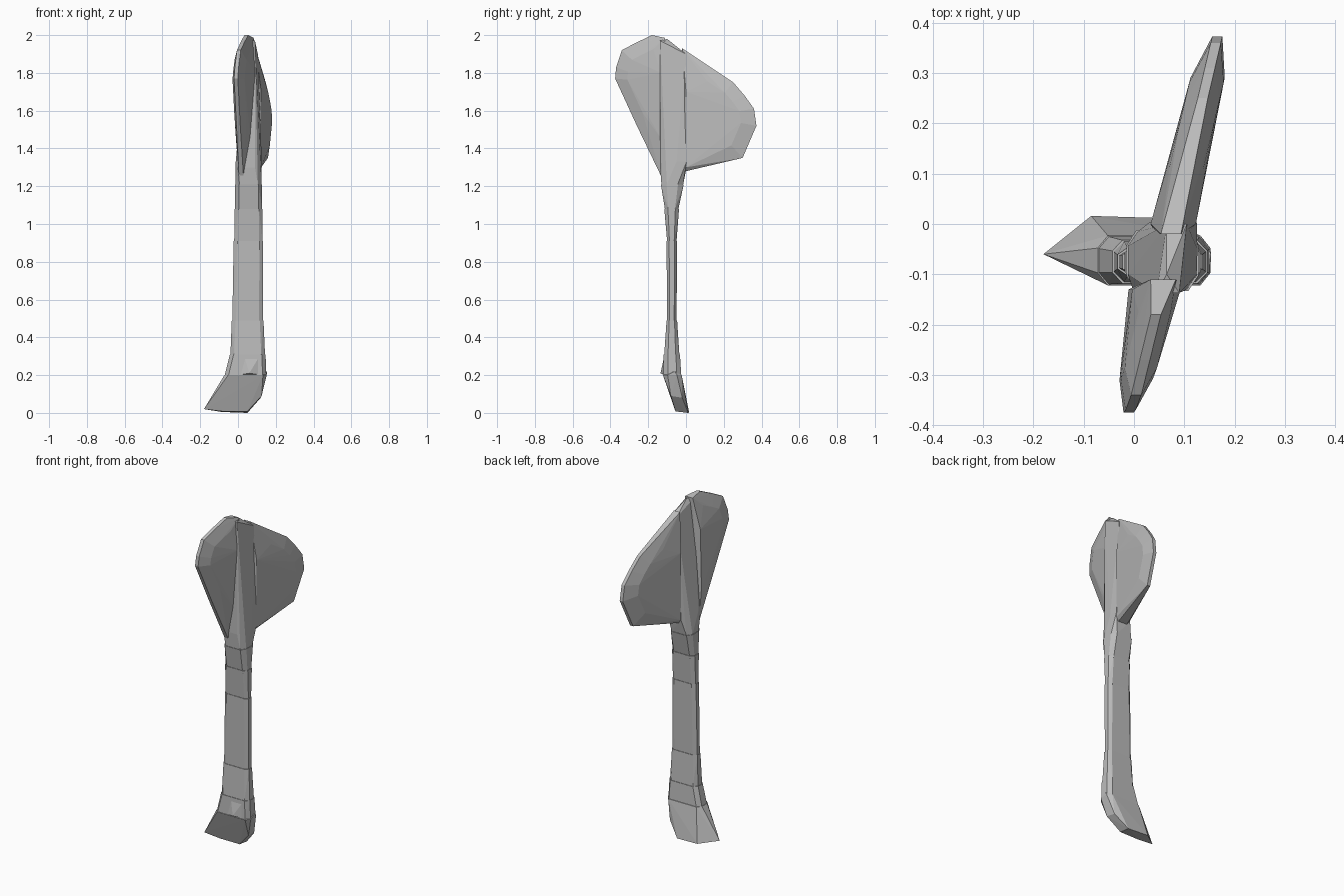
import bpy
import bmesh

cube = bpy.data.objects.get("Cube")
if cube:
    bpy.data.objects.remove(cube, do_unlink=True)

grey = bpy.data.materials.new("stone grey")
grey.use_nodes = True
colour = (0.5, 0.5, 0.5, 1)
grey.diffuse_color = colour
grey.node_tree.nodes["Principled BSDF"].inputs["Base Color"].default_value = colour


def hull(name, points):
    """Faceted solid wrapped around a few points."""
    bm = bmesh.new()
    for p in points:
        bm.verts.new(p)
    result = bmesh.ops.convex_hull(bm, input=bm.verts)
    loose = set(result["geom_interior"]) | set(result["geom_unused"])
    verts = [v for v in loose if isinstance(v, bmesh.types.BMVert)]
    bmesh.ops.delete(bm, geom=verts, context='VERTS')
    bmesh.ops.recalc_face_normals(bm, faces=bm.faces)
    mesh = bpy.data.meshes.new(name)
    bm.to_mesh(mesh)
    bm.free()
    mesh.materials.append(grey)
    obj = bpy.data.objects.new(name, mesh)
    bpy.context.collection.objects.link(obj)
    return obj


def section(z, x0, x1, y0, y1, flare=0.0):
    """Chamfered rectangle across the shaft."""
    x0, x1, y0, y1 = x0 - flare, x1 + flare, y0 - flare, y1 + flare
    cx, cy = 0.02, (y1 - y0) * 0.25
    pts = []
    for x, dx in ((x0, cx), (x1, -cx)):
        for y, dy in ((y0, cy), (y1, -cy)):
            pts += [(x + dx, y, z), (x, y + dy, z)]
    return pts


def blade(name, rim, root, centre, axis, thick):
    """Leaf-shaped fin: thin rim, fuller belly, thick root."""
    pts = []
    for y, z in rim:
        iy = y + (centre[0] - y) * 0.3
        iz = z + (centre[1] - z) * 0.3
        for s in (-1, 1):
            pts.append((axis(y, z) + s * 0.01, y, z))
            pts.append((axis(iy, iz) + s * thick, iy, iz))
    for y, z, half in root:
        pts += [(axis(y, z) + s * half, y, z) for s in (-1, 1)]
    return hull(name, pts)


# Shaft segments with slight steps at the seams
levels = [
    (0.20, -0.07, 0.15, -0.12, -0.025),
    (0.31, -0.04, 0.143, -0.115, -0.035),
    (0.49, -0.03, 0.132, -0.10, -0.05),
    (0.91, -0.02, 0.130, -0.10, -0.05),
    (1.08, -0.015, 0.128, -0.112, -0.04),
    (1.21, -0.012, 0.125, -0.13, -0.015),
]
for i, (low, high) in enumerate(zip(levels, levels[1:])):
    hull(f"shaft_segment_{i + 1}", section(*low) + section(*high, flare=0.003))

# Foot with a pointed toe and a raised front knob
hull("foot", section(*levels[0], flare=0.002) + [
    (-0.18, -0.06, 0.02), (-0.085, 0.016, 0.005), (0.05, 0.012, 0.0),
    (0.05, -0.055, 0.008), (-0.08, -0.055, 0.008),
    (0.12, -0.02, 0.08), (0.125, -0.08, 0.09), (0.153, -0.06, 0.22)])
hull("ankle_knob", [(0.06, -0.135, 0.21), (0.0, -0.115, 0.2), (0.13, -0.112, 0.2),
                    (0.03, -0.113, 0.31), (0.12, -0.113, 0.31), (0.06, -0.08, 0.25)])

# Tapering spine between the two blades
hull("spine", section(*levels[-1]) + [
    (0.0, -0.137, 1.3), (0.09, -0.137, 1.3), (0.125, 0.003, 1.33),
    (0.03, 0.003, 1.3), (-0.012, -0.1, 1.33), (0.126, -0.05, 1.33),
    (0.045, -0.137, 1.97), (0.09, -0.137, 1.97), (0.105, 0.0, 1.9),
    (0.065, 0.0, 1.9), (0.065, -0.1, 1.98)])

# Front blade, tall and high
blade("front_blade",
      [(-0.18, 2.0), (-0.27, 1.957), (-0.34, 1.92), (-0.37, 1.83),
       (-0.375, 1.77), (-0.26, 1.52)],
      [(-0.13, 1.25, 0.012), (-0.13, 1.45, 0.038), (-0.13, 1.8, 0.048),
       (-0.11, 1.985, 0.025)],
      (-0.16, 1.75),
      lambda y, z: 0.036 + 0.22 * (y + 0.135) + 0.05 * (z - 1.65), 0.032)

# Back blade, wide and low
blade("back_blade",
      [(0.25, 1.75), (0.31, 1.68), (0.36, 1.61), (0.373, 1.52),
       (0.30, 1.35), (0.12, 1.835)],
      [(-0.02, 1.275, 0.03), (0.0, 1.3, 0.045), (0.0, 1.7, 0.045),
       (-0.02, 1.93, 0.02)],
      (0.1, 1.57),
      lambda y, z: 0.078 + 0.235 * y, 0.034)
